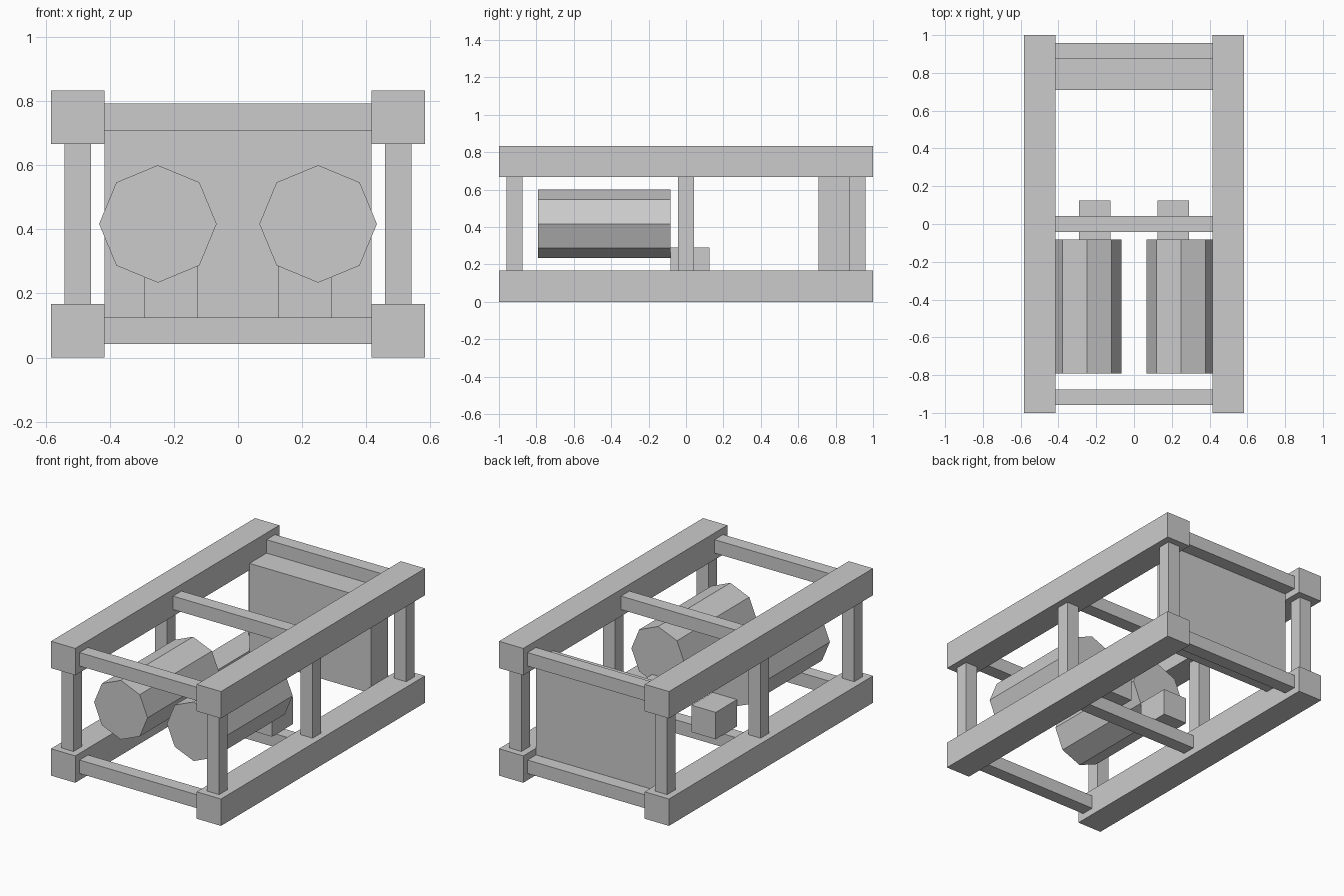
import bpy
from math import pi

if "Cube" in bpy.data.objects:
    bpy.data.objects.remove(bpy.data.objects["Cube"])


def box(name, x, y, z):
    """Box from (min, max) ranges on each axis."""
    lo, hi = zip(x, y, z)
    bpy.ops.mesh.primitive_cube_add(size=1, location=[(a + b) / 2 for a, b in zip(lo, hi)])
    ob = bpy.context.object
    ob.name = name
    ob.scale = [b - a for a, b in zip(lo, hi)]
    bpy.ops.object.transform_apply(location=False, rotation=False, scale=True)
    return ob


def span(centre, size):
    return (centre - size / 2, centre + size / 2)


RAIL, BAR = 1 / 6, 1 / 12
stations = {"front": -0.9167, "middle": 0.0, "back": 0.9167}
levels = {"lower": BAR, "upper": 0.75}

for side, s in (("left", -1), ("right", 1)):
    # Long side rails
    for level, z in levels.items():
        box(f"{level}_rail_{side}", span(s * 0.5, RAIL), (-1, 1), span(z, RAIL))
    # Upright posts
    for place, y in stations.items():
        box(f"{place}_post_{side}", span(s * 0.5, BAR), span(y, BAR), (RAIL, 4 * RAIL))
    # Eight-sided drum lying along y
    bpy.ops.mesh.primitive_cylinder_add(vertices=8, radius=0.1833, depth=0.7083,
                                        location=(s * 0.25, -0.4375, 0.4167),
                                        rotation=(pi / 2, 0, 0))
    bpy.context.object.name = f"drum_{side}"
    # Block behind each drum, resting on the middle crossbar
    box(f"drum_block_{side}", span(s * 0.2083, RAIL), (-0.0833, 0.125), (0.125, 0.2917))

# Crossbars between the rails
for place, y in stations.items():
    for level, z in levels.items():
        box(f"{place}_{level}_crossbar", (-0.4167, 0.4167), span(y, BAR), span(z, BAR))

# Thick rear panel
box("rear_panel", (-0.4167, 0.4167), (0.7083, 0.875), (0.125, 0.7083))
